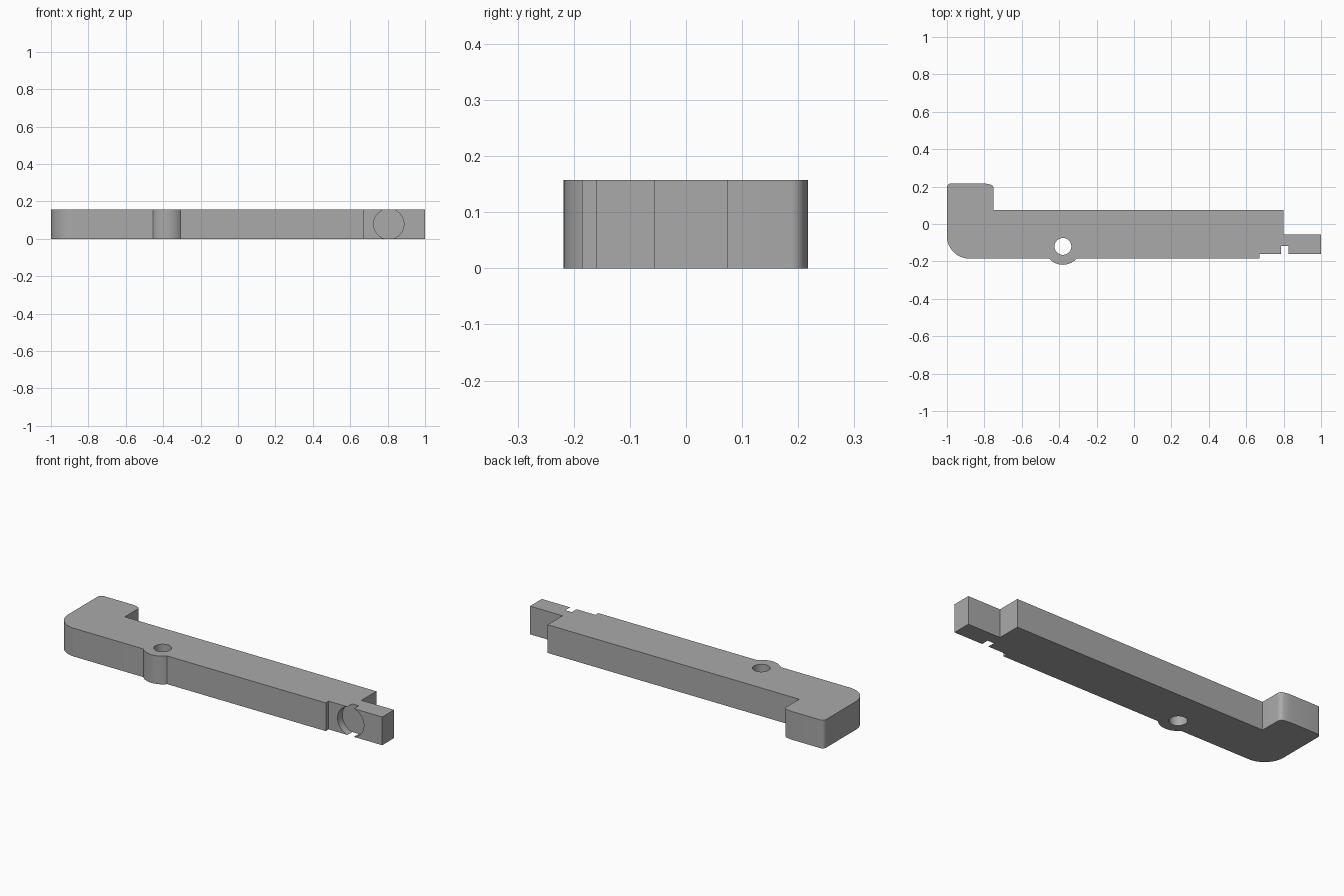
import bpy, bmesh
from math import cos, sin, pi, radians, asin
from mathutils import Matrix

if "Cube" in bpy.data.objects:
    bpy.data.objects.remove(bpy.data.objects["Cube"], do_unlink=True)

HEIGHT = 0.157
FRONT = -0.185
BOSS_X, BOSS_Y, BOSS_R = -0.38, -0.12, 0.098

grey = bpy.data.materials.new("plain_grey")
grey.use_nodes = True
colour = (0.4, 0.4, 0.4, 1)
grey.diffuse_color = colour
grey.node_tree.nodes["Principled BSDF"].inputs["Base Color"].default_value = colour


def arc(cx, cy, r, start, end, steps):
    """Points along an arc, angles in degrees."""
    angles = [radians(start + (end - start) * i / steps) for i in range(steps + 1)]
    return [(cx + r * cos(a), cy + r * sin(a)) for a in angles]


def add_object(name, bm):
    bmesh.ops.recalc_face_normals(bm, faces=bm.faces)
    mesh = bpy.data.meshes.new(name)
    bm.to_mesh(mesh)
    bm.free()
    mesh.materials.append(grey)
    obj = bpy.data.objects.new(name, mesh)
    bpy.context.collection.objects.link(obj)
    return obj


def cylinder_cutter(name, radius, depth, matrix):
    bm = bmesh.new()
    bmesh.ops.create_cone(bm, cap_ends=True, segments=64, radius1=radius,
                          radius2=radius, depth=depth, matrix=matrix)
    obj = add_object(name, bm)
    obj.hide_render = True
    return obj


# Outline of the bar, counter-clockwise from the rounded front corner
half = asin((BOSS_Y - FRONT) / BOSS_R) * 180 / pi
outline = arc(-0.88, FRONT + 0.12, 0.12, 180, 270, 16)
outline += arc(BOSS_X, BOSS_Y, BOSS_R, 180 + half, 360 - half, 20)
outline += [(0.67, FRONT), (0.67, -0.16), (1, -0.16), (1, -0.056), (0.8, -0.056),
            (0.8, 0.075), (-0.75, 0.075)]
# Softly rounded end of the hook
outline += arc(-0.775, 0.187, 0.025, 0, 75, 8)
outline += [(-0.785, 0.215), (-0.81, 0.217)]
outline += arc(-0.978, 0.195, 0.022, 90, 180, 8)

bm = bmesh.new()
base = bm.faces.new([bm.verts.new((x, y, 0)) for x, y in outline])
top = bmesh.ops.extrude_face_region(bm, geom=[base], use_keep_orig=True)["geom"]
bmesh.ops.translate(bm, vec=(0, 0, HEIGHT),
                    verts=[v for v in top if isinstance(v, bmesh.types.BMVert)])
bar = add_object("hooked_bar", bm)

# Through hole in the boss and round recess in the tongue
cutters = [
    cylinder_cutter("pin_hole_cutter", 0.045, 1,
                    Matrix.Translation((BOSS_X, BOSS_Y, HEIGHT / 2))),
    cylinder_cutter("recess_cutter", 0.081, 0.1,
                    Matrix.Translation((0.806, -0.168, HEIGHT / 2))
                    @ Matrix.Rotation(pi / 2, 4, "X")),
]
for cutter in cutters:
    mod = bar.modifiers.new(cutter.name, "BOOLEAN")
    mod.operation = "DIFFERENCE"
    mod.solver = "EXACT"
    mod.object = cutter

# Bake the cuts, then drop the cutters
graph = bpy.context.evaluated_depsgraph_get()
cut_mesh = bpy.data.meshes.new_from_object(bar.evaluated_get(graph))
bar.modifiers.clear()
bar.data = cut_mesh
for cutter in cutters:
    bpy.data.objects.remove(cutter, do_unlink=True)

bpy.ops.object.select_all(action="DESELECT")
bar.select_set(True)
bpy.context.view_layer.objects.active = bar
bpy.ops.object.shade_smooth_by_angle(angle=radians(30))
